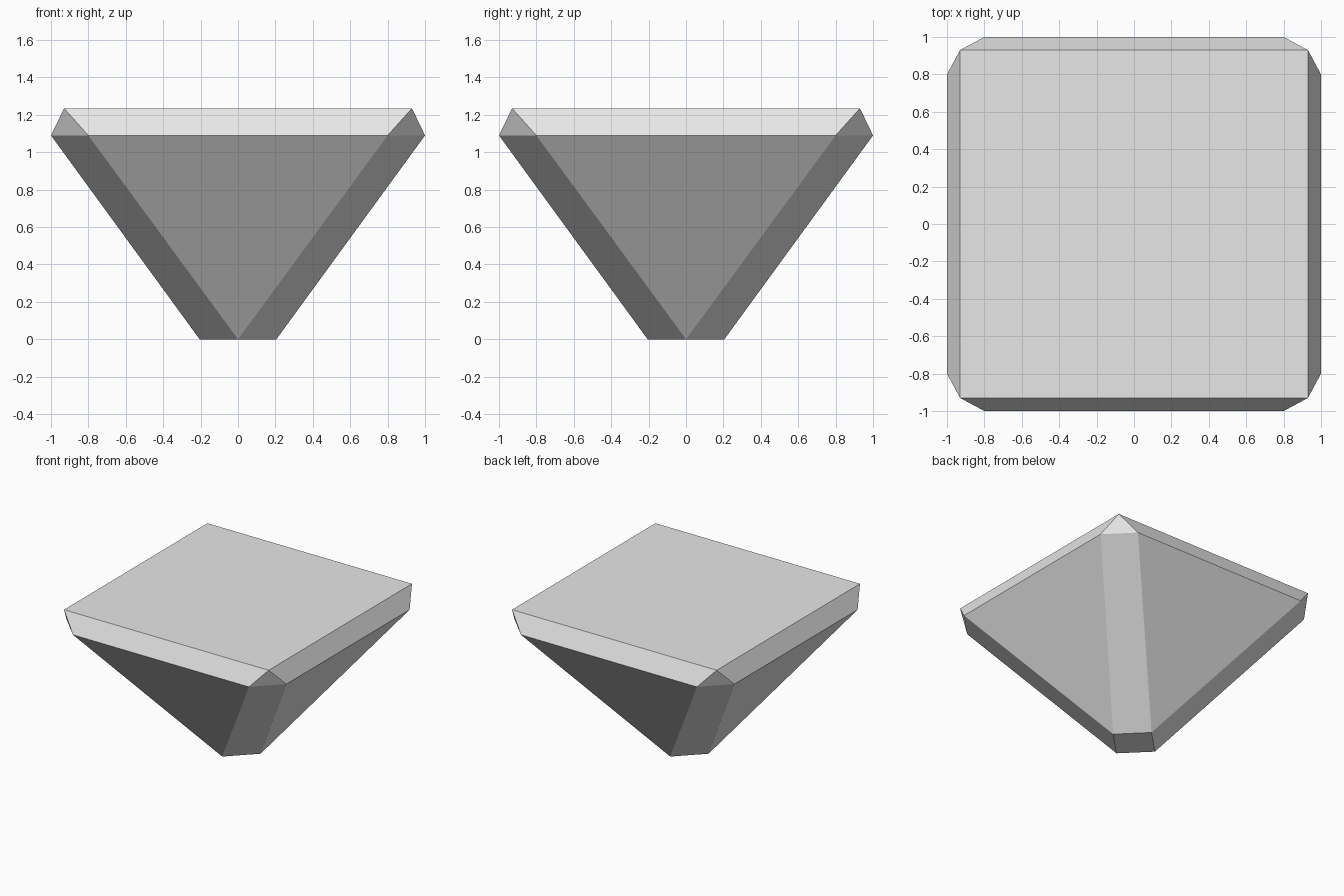
import bpy
import bmesh

default_cube = bpy.data.objects.get("Cube")
if default_cube:
    bpy.data.objects.remove(default_cube, do_unlink=True)

# Single stone colour
stone = bpy.data.materials.new("light_grey_stone")
stone.use_nodes = True
grey = (0.8, 0.8, 0.8, 1.0)
stone.diffuse_color = grey
stone.node_tree.nodes["Principled BSDF"].inputs["Base Color"].default_value = grey

# Key dimensions
TOP_Z, RIM_Z = 1.235, 1.09
TOP_HALF, RIM_HALF, RIM_CUT, FOOT = 0.93, 1.0, 0.8, 0.205

bm = bmesh.new()
signs = (-1, 1)

# Square table on top
for sx in signs:
    for sy in signs:
        bm.verts.new((sx * TOP_HALF, sy * TOP_HALF, TOP_Z))

# Widest outline with cut corners
for sx in signs:
    for sy in signs:
        bm.verts.new((sx * RIM_HALF, sy * RIM_CUT, RIM_Z))
        bm.verts.new((sx * RIM_CUT, sy * RIM_HALF, RIM_Z))

# Small diamond foot
for s in signs:
    bm.verts.new((s * FOOT, 0, 0))
    bm.verts.new((0, s * FOOT, 0))

# Skin the three outlines and merge coplanar triangles into flat facets
bmesh.ops.convex_hull(bm, input=bm.verts)
bmesh.ops.dissolve_limit(bm, angle_limit=0.02, verts=bm.verts, edges=bm.edges)
bmesh.ops.recalc_face_normals(bm, faces=bm.faces)

mesh = bpy.data.meshes.new("faceted_block")
bm.to_mesh(mesh)
bm.free()
mesh.materials.append(stone)
block = bpy.data.objects.new("faceted_block", mesh)
bpy.context.collection.objects.link(block)
